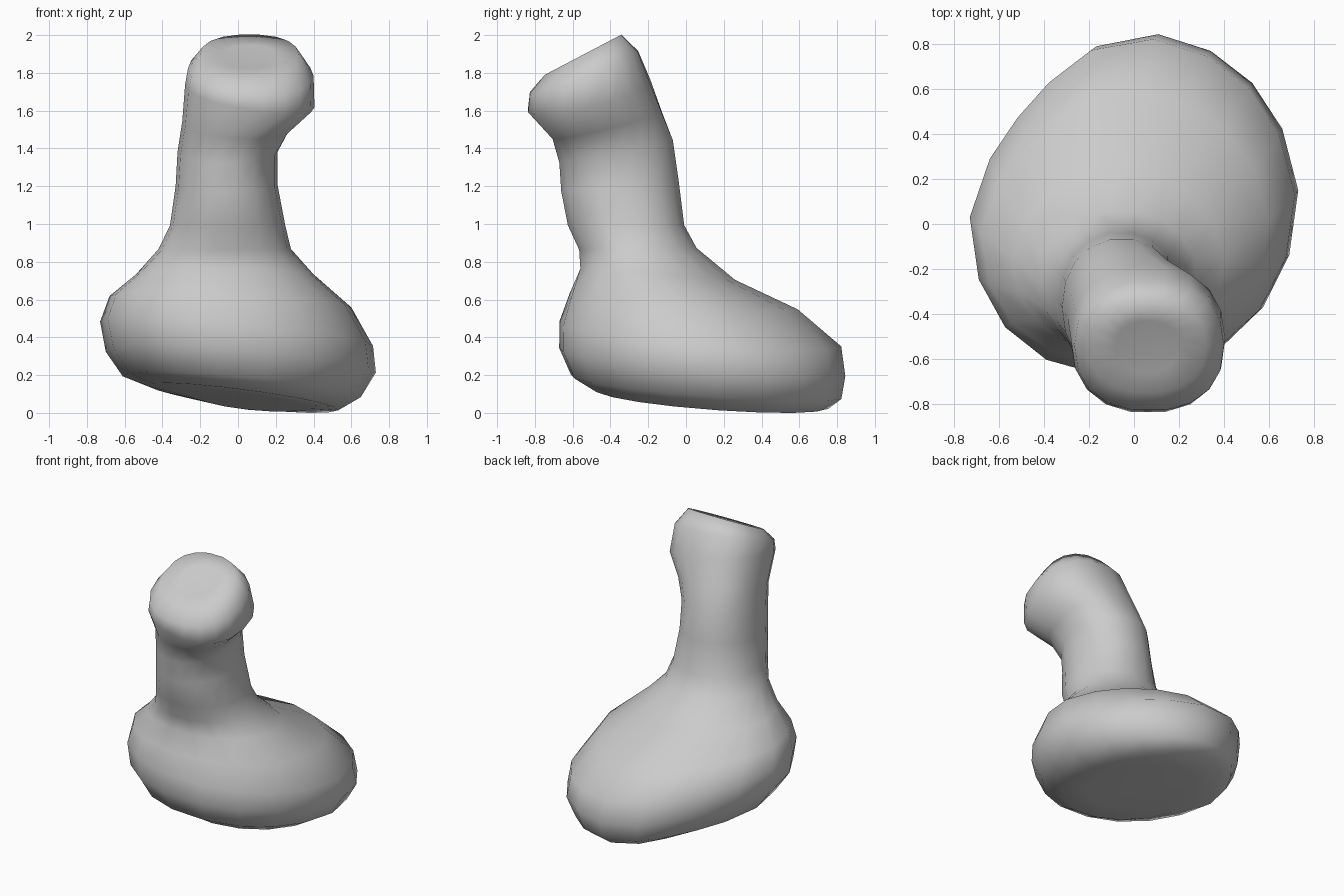
import bpy, bmesh, math

if "Cube" in bpy.data.objects:
    bpy.data.objects.remove(bpy.data.objects["Cube"])

SIDES = 18

# Each ring: x left, x right, roll (z rise from left to right), front y, front z, back y, back z, skew
BASE = [
    (-.28, .36, -.08, -.30, .11, .55, .03, .03),
    (-.48, .53, -.13, -.49, .13, .76, .04, .04),
    (-.61, .65, -.11, -.61, .20, .83, .09, .05),
    (-.70, .73, -.11, -.67, .34, .85, .21, .06),
    (-.73, .715, -.13, -.67, .48, .83, .37, .05),
    (-.68, .60, -.06, -.62, .63, .60, .56, .03),
    (-.54, .40, 0, -.565, .77, .27, .71, 0),
]
NECK = [
    (-.42, .28, 0, -.57, .87, .06, .88, 0),
    (-.36, .25, 0, -.63, 1.00, -.005, 1.00, 0),
    (-.33, .21, 0, -.665, 1.18, -.035, 1.24, 0),
    (-.32, .21, 0, -.675, 1.33, -.065, 1.45, 0),
]
HEAD = [
    (-.295, .275, -.04, -.71, 1.46, -.125, 1.60, 0),
    (-.28, .405, -.12, -.84, 1.61, -.185, 1.76, 0),
    (-.265, .40, -.04, -.83, 1.70, -.25, 1.92, 0),
    (-.20, .32, 0, -.75, 1.795, -.34, 2.01, 0),
    (-.08, .20, 0, -.66, 1.83, -.43, 1.955, 0),
]


def ring_points(ring, power, pinch_left=0, pinch_right=0, back_shift=0):
    x0, x1, roll, yf, zf, yb, zb, skew = ring
    pts = []
    for i in range(SIDES):
        a = 2 * math.pi * i / SIDES
        # squared ellipse, pulled in at the two back corners
        c, s = (math.copysign(abs(v) ** power, v) for v in (math.cos(a), math.sin(a)))
        if s > 0:
            f = 1 - (pinch_left if c < 0 else pinch_right) * abs(math.sin(2 * a))
            c, s = c * f, s * f
        pts.append(((x0 + x1) / 2 + c * (x1 - x0) / 2 - back_shift * max(0, s),
                    (yf + yb) / 2 + s * (yb - yf) / 2 + skew * c,
                    (zf + zb) / 2 + s * (zb - zf) / 2 + c * roll / 2))
    return pts


# One continuous lofted skin: bulging foot, leaning neck, tilted knob
bm = bmesh.new()
sections = ([ring_points(r, 0.92, .15, .03, .05) for r in BASE]
            + [ring_points(r, 0.93) for r in NECK]
            + [ring_points(r, 0.87) for r in HEAD])
rings = [[bm.verts.new(p) for p in pts] for pts in sections]
for lo, hi in zip(rings, rings[1:]):
    for i in range(SIDES):
        j = (i + 1) % SIDES
        bm.faces.new((lo[i], lo[j], hi[j], hi[i]))

# Underside and top of the knob
bm.faces.new(rings[0][::-1])
bm.faces.new(rings[-1])
low = min(v.co.z for v in bm.verts)
for v in bm.verts:
    v.co.z -= low
bmesh.ops.recalc_face_normals(bm, faces=bm.faces)

mesh = bpy.data.meshes.new("leaning_knob_form")
bm.to_mesh(mesh)
bm.free()
mesh.shade_smooth()
obj = bpy.data.objects.new("leaning_knob_form", mesh)
bpy.context.collection.objects.link(obj)
